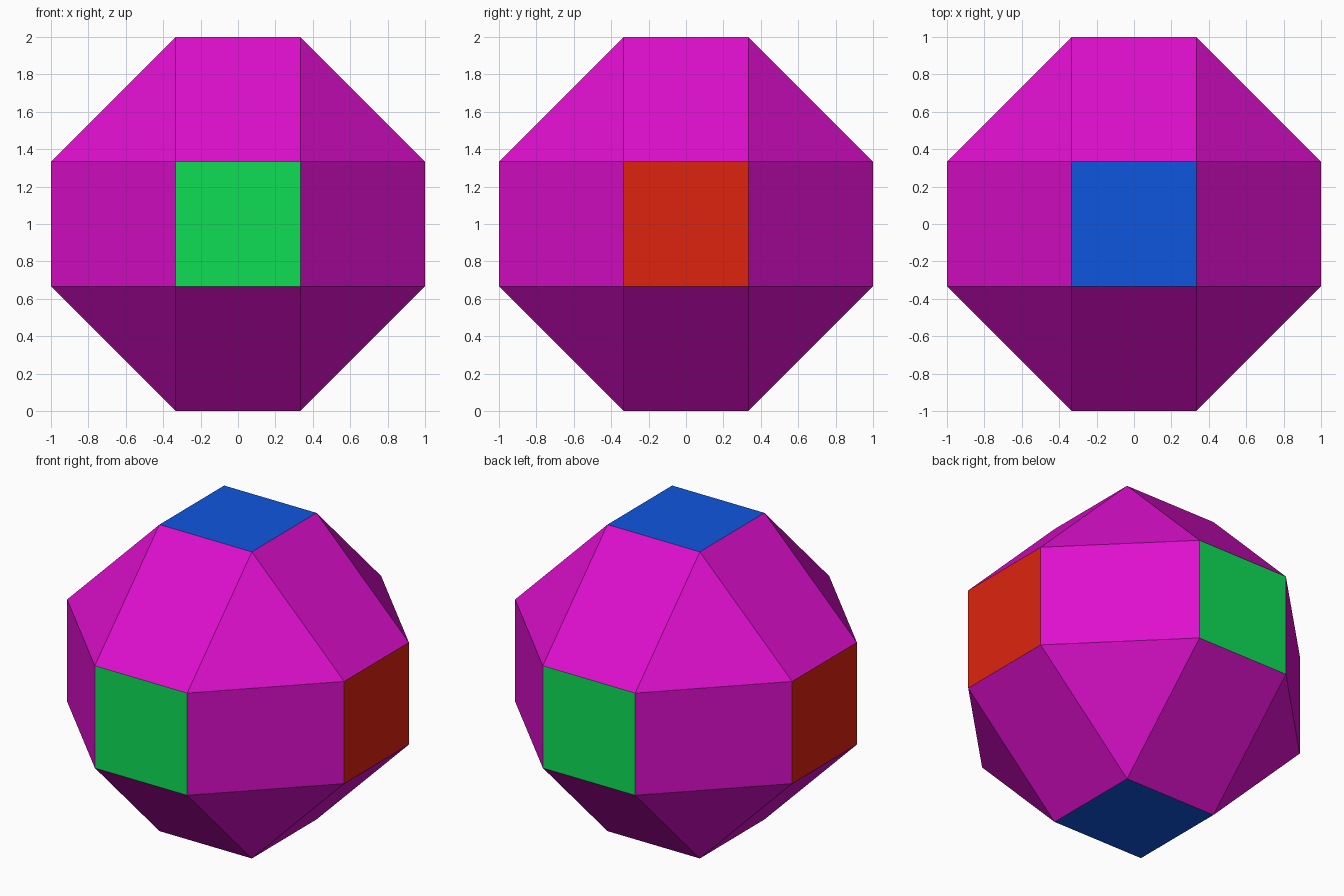
import bpy, bmesh
from itertools import product

if "Cube" in bpy.data.objects:
    bpy.data.objects.remove(bpy.data.objects["Cube"])


def linear(c):
    c /= 255
    return c / 12.92 if c <= 0.04045 else ((c + 0.055) / 1.055) ** 2.4


def material(name, r, g, b):
    m = bpy.data.materials.new(name)
    m.diffuse_color = (linear(r), linear(g), linear(b), 1)
    m.use_nodes = True
    m.node_tree.nodes["Principled BSDF"].inputs["Base Color"].default_value = m.diffuse_color
    return m


# One colour for the body, one for each pair of opposite end faces
mats = [material("red", 222, 36, 15), material("green", 15, 222, 86),
        material("blue", 15, 86, 222), material("magenta", 222, 15, 205)]

# Bevelled ball: each of the six square ends is carried out to the unit cube
bm = bmesh.new()
for axis in range(3):
    for s, u, v in product((-1, 1), repeat=3):
        p = [u / 3, v / 3]
        p.insert(axis, s)
        bm.verts.new((p[0], p[1], p[2] + 1))
bmesh.ops.convex_hull(bm, input=bm.verts[:])
bmesh.ops.dissolve_limit(bm, angle_limit=0.02, verts=bm.verts[:], edges=bm.edges[:])
bmesh.ops.recalc_face_normals(bm, faces=bm.faces[:])

# Colour the faces that look straight along an axis
for f in bm.faces:
    f.normal_update()
    f.material_index = next((i for i in range(3) if abs(f.normal[i]) > 0.99), 3)
    f.smooth = False

mesh = bpy.data.meshes.new("faceted_ball")
bm.to_mesh(mesh)
bm.free()
for m in mats:
    mesh.materials.append(m)
bpy.context.collection.objects.link(bpy.data.objects.new("faceted_ball", mesh))
